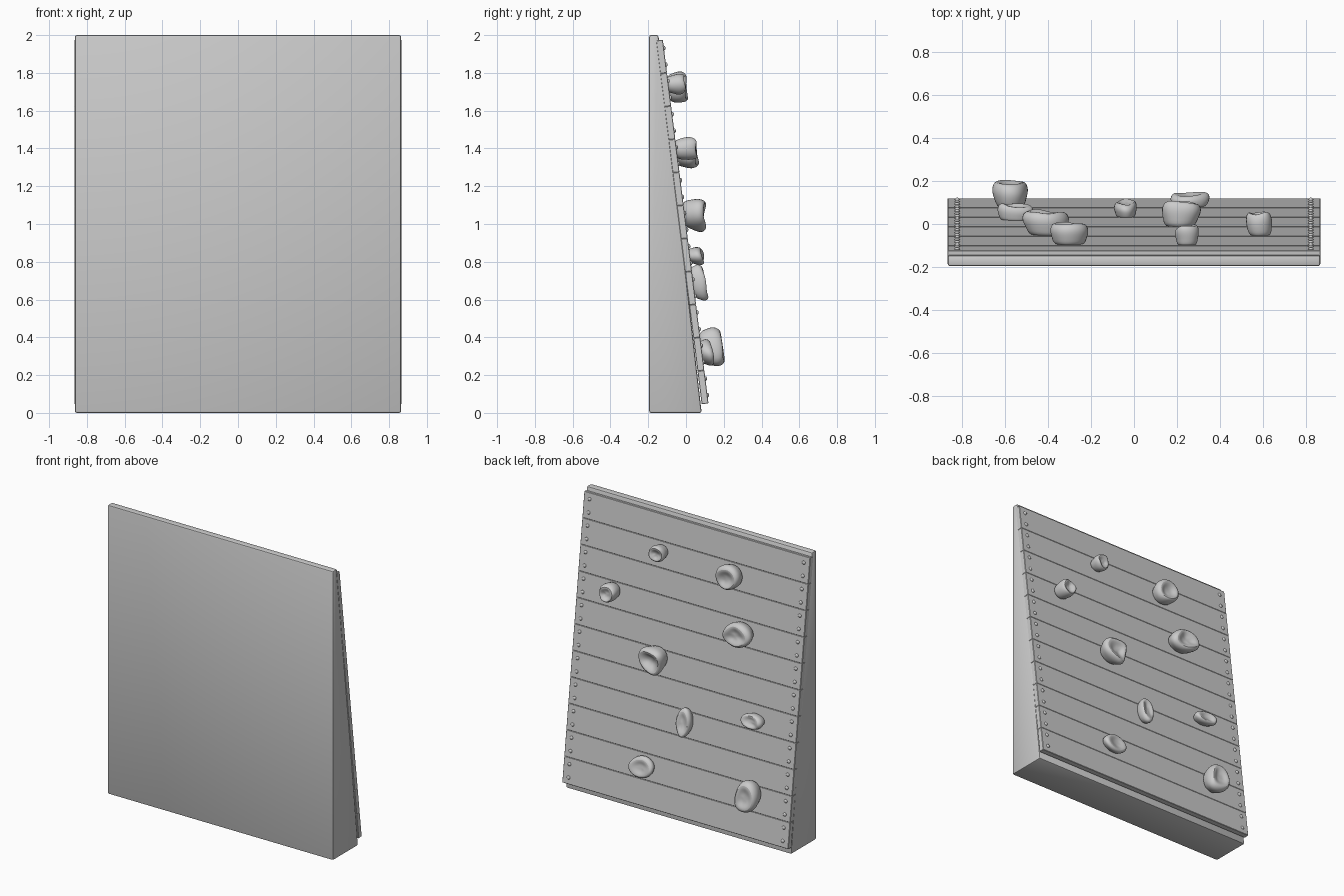
import bpy, bmesh, math, random
from mathutils import Vector

if "Cube" in bpy.data.objects:
    bpy.data.objects.remove(bpy.data.objects["Cube"])

HALF_W = 0.865
Z0, Z1 = 0.05, 1.975          # plank span
COUNT = 11
PITCH = (Z1 - Z0) / COUNT


def face_y(z):
    """Outer surface of the sloped plank face."""
    return 0.119 - 0.1255 * (z - Z0)


TILT = math.atan(0.1255)
NORMAL = Vector((0, math.cos(TILT), math.sin(TILT)))


def finish(bm, name, angle=30):
    bmesh.ops.recalc_face_normals(bm, faces=bm.faces)
    me = bpy.data.meshes.new(name)
    bm.to_mesh(me)
    bm.free()
    ob = bpy.data.objects.new(name, me)
    bpy.context.collection.objects.link(ob)
    bpy.ops.object.select_all(action='DESELECT')
    ob.select_set(True)
    bpy.context.view_layer.objects.active = ob
    bpy.ops.object.shade_smooth_by_angle(angle=math.radians(angle))
    return ob


def extrude_x(profile, half, name, bevel, segments):
    """Solid from a (y, z) profile extruded along x, with bevelled edges."""
    bm = bmesh.new()
    f = bm.faces.new([bm.verts.new((-half, y, z)) for y, z in profile])
    ext = bmesh.ops.extrude_face_region(bm, geom=[f])['geom']
    moved = [v for v in ext if isinstance(v, bmesh.types.BMVert)]
    bmesh.ops.translate(bm, verts=moved, vec=(2 * half, 0, 0))
    bmesh.ops.bevel(bm, geom=bm.edges[:], offset=bevel, segments=segments,
                    profile=0.5, affect='EDGES')
    return finish(bm, name)


# Wedge-shaped body
extrude_x([(-0.195, 0), (0.083, 0), (-0.146, 2), (-0.195, 2)],
          HALF_W - 0.001, "wedge_body", 0.01, 2)

# Horizontal planks with two screws at each end
screws = bmesh.new()
for i in range(COUNT):
    a, b = Z0 + i * PITCH, Z0 + (i + 1) * PITCH
    d = 0.004
    extrude_x([(face_y(a) - 0.036, a - d), (face_y(a), a),
               (face_y(b), b), (face_y(b) - 0.036, b - d)],
              HALF_W, f"plank_{i + 1}", 0.0025, 1)
    for side in (-1, 1):
        for off in (-0.044, 0.044):
            z = (a + b) / 2 + off
            made = bmesh.ops.create_uvsphere(screws, u_segments=12,
                                             v_segments=8, radius=0.0125)
            for v in made['verts']:
                v.co.y *= 0.7
                v.co += Vector((side * 0.82, face_y(z), z))
finish(screws, "screws", 60)


def hold(name, cx, cz, w, h, depth, spin, seed):
    """Lumpy climbing hold: narrow foot, flared rim, hollowed outer face."""
    rng = random.Random(seed)
    n = 7
    bm = bmesh.new()
    lobes = [rng.uniform(0.8, 1.2) for _ in range(n)]
    lift = [rng.uniform(-0.2, 0.2) for _ in range(n)]
    rings = []
    for r, d, wob in ((0.72, -0.12, 0), (0.85, 0.2, 0.3), (1.0, 0.62, 1),
                      (0.78, 0.95, 1), (0.38, 0.72, 0.5)):
        ring = []
        for k in range(n):
            ang = math.tau * k / n + spin
            rad = r * (1 + (lobes[k] - 1) * wob) * rng.uniform(0.93, 1.07)
            ring.append(bm.verts.new((rad * math.cos(ang),
                                      d + lift[k] * wob, rad * math.sin(ang))))
        rings.append(ring)
    for lo, hi in zip(rings, rings[1:]):
        for k in range(n):
            m = (k + 1) % n
            bm.faces.new((lo[k], lo[m], hi[m], hi[k]))
    bm.faces.new(rings[0])
    tip = bm.verts.new((0, 0.66, 0))
    for k in range(n):
        bm.faces.new((rings[-1][k], rings[-1][(k + 1) % n], tip))
    ob = finish(bm, name, 80)
    mod = ob.modifiers.new("smooth", 'SUBSURF')
    mod.levels = mod.render_levels = 2
    bpy.ops.object.modifier_apply(modifier=mod.name)
    # Fit to the wanted size and seat on the sloped face
    vs = ob.data.vertices
    lo = [min(v.co[i] for v in vs) for i in range(3)]
    hi = [max(v.co[i] for v in vs) for i in range(3)]
    for v in vs:
        x = cx + w * ((v.co.x - lo[0]) / (hi[0] - lo[0]) - 0.5)
        z = cz + h * ((v.co.z - lo[2]) / (hi[2] - lo[2]) - 0.5)
        y = face_y(z) - 0.01 + (depth + 0.01) * (v.co.y - lo[1]) / (hi[1] - lo[1])
        v.co = (x, y, z)


# Climbing holds: x, z, width, height, depth, spin
HOLDS = [
    (0.245, 1.74, 0.11, 0.11, 0.09, 0.3),
    (-0.30, 1.725, 0.175, 0.165, 0.10, 0.9),
    (0.58, 1.40, 0.12, 0.12, 0.11, 0.1),
    (-0.41, 1.375, 0.215, 0.16, 0.11, 0.5),
    (0.22, 1.045, 0.18, 0.175, 0.12, 0.7),
    (-0.04, 0.69, 0.105, 0.19, 0.07, 0.2),
    (-0.55, 0.83, 0.165, 0.095, 0.075, 0.4),
    (0.26, 0.32, 0.18, 0.14, 0.06, 0.8),
    (-0.575, 0.35, 0.165, 0.205, 0.115, 1.1),
]
for i, spec in enumerate(HOLDS):
    hold(f"climbing_hold_{i + 1}", *spec, seed=i + 11)
